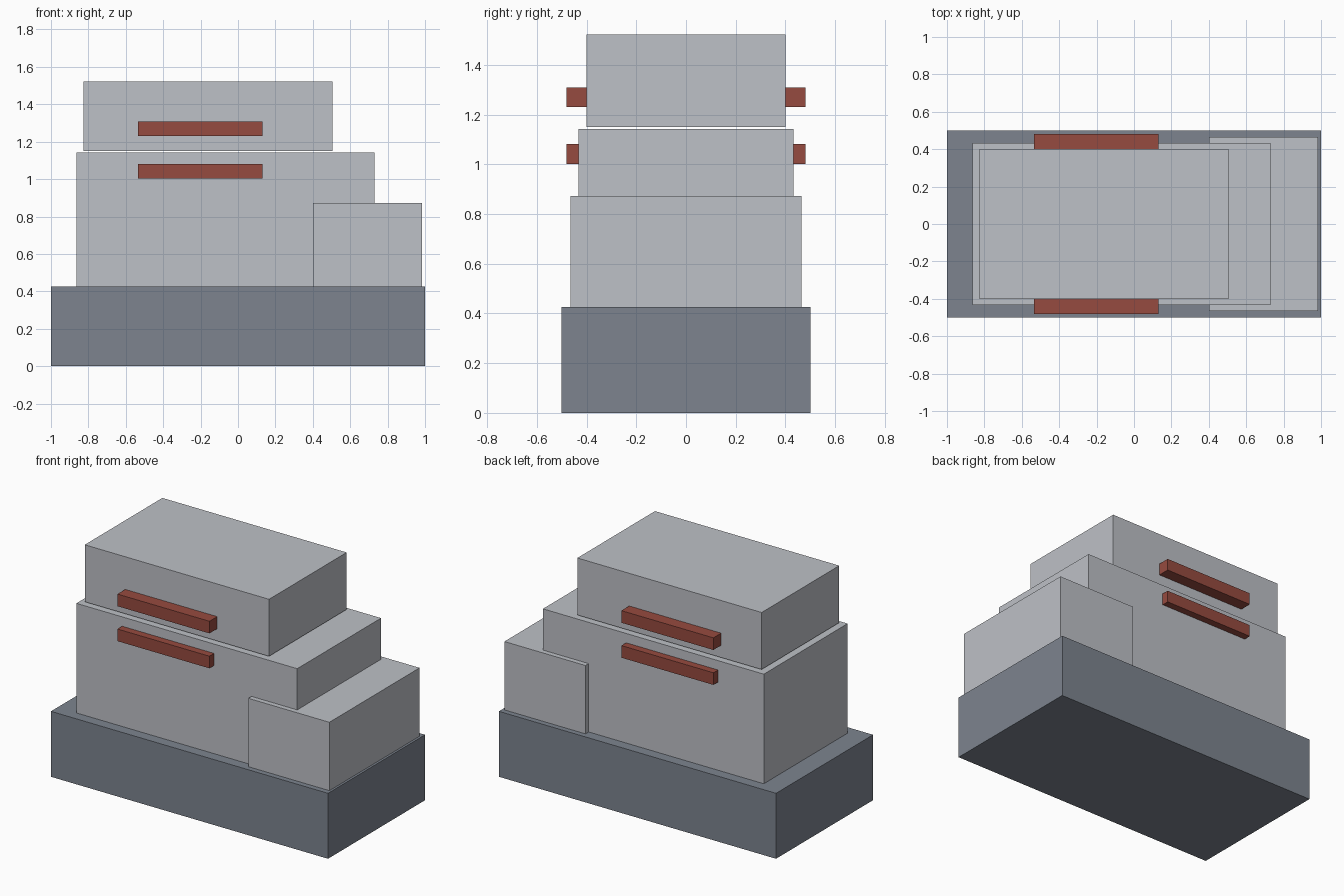
import bpy
import bmesh
from mathutils import Vector

if "Cube" in bpy.data.objects:
    bpy.data.objects.remove(bpy.data.objects["Cube"])


def material(name, rgb):
    m = bpy.data.materials.new(name)
    m.diffuse_color = (*rgb, 1)
    m.use_nodes = True
    m.node_tree.nodes["Principled BSDF"].inputs["Base Color"].default_value = m.diffuse_color
    return m


slate = material("slate grey", (0.205, 0.231, 0.275))
pale = material("pale grey", (0.515, 0.533, 0.571))
red = material("brick red", (0.305, 0.069, 0.050))


def box(name, x, y, z, mat):
    """Box spanning the given (low, high) ranges."""
    lo, hi = Vector((x[0], y[0], z[0])), Vector((x[1], y[1], z[1]))
    bm = bmesh.new()
    bmesh.ops.create_cube(bm, size=1)
    bmesh.ops.scale(bm, vec=hi - lo, verts=bm.verts)
    mesh = bpy.data.meshes.new(name)
    bm.to_mesh(mesh)
    bm.free()
    mesh.materials.append(mat)
    ob = bpy.data.objects.new(name, mesh)
    ob.location = (lo + hi) / 2
    bpy.context.collection.objects.link(ob)
    return ob


# Stepped body
box("base", (-1, 1), (-0.5, 0.5), (0, 0.427), slate)
box("main_body", (-0.864, 0.73), (-0.432, 0.432), (0.427, 1.142), pale)
box("end_block", (0.4, 0.985), (-0.465, 0.465), (0.427, 0.873), pale)
box("upper_body", (-0.826, 0.504), (-0.4, 0.4), (1.15, 1.522), pale)

# Side bars, two on each side
for level, z in (("lower", 1.002), ("upper", 1.23)):
    for side, y in (("front", (-0.48, -0.4)), ("back", (0.4, 0.48))):
        box(f"{level}_{side}_bar", (-0.534, 0.13), y, (z, z + 0.079), red)
